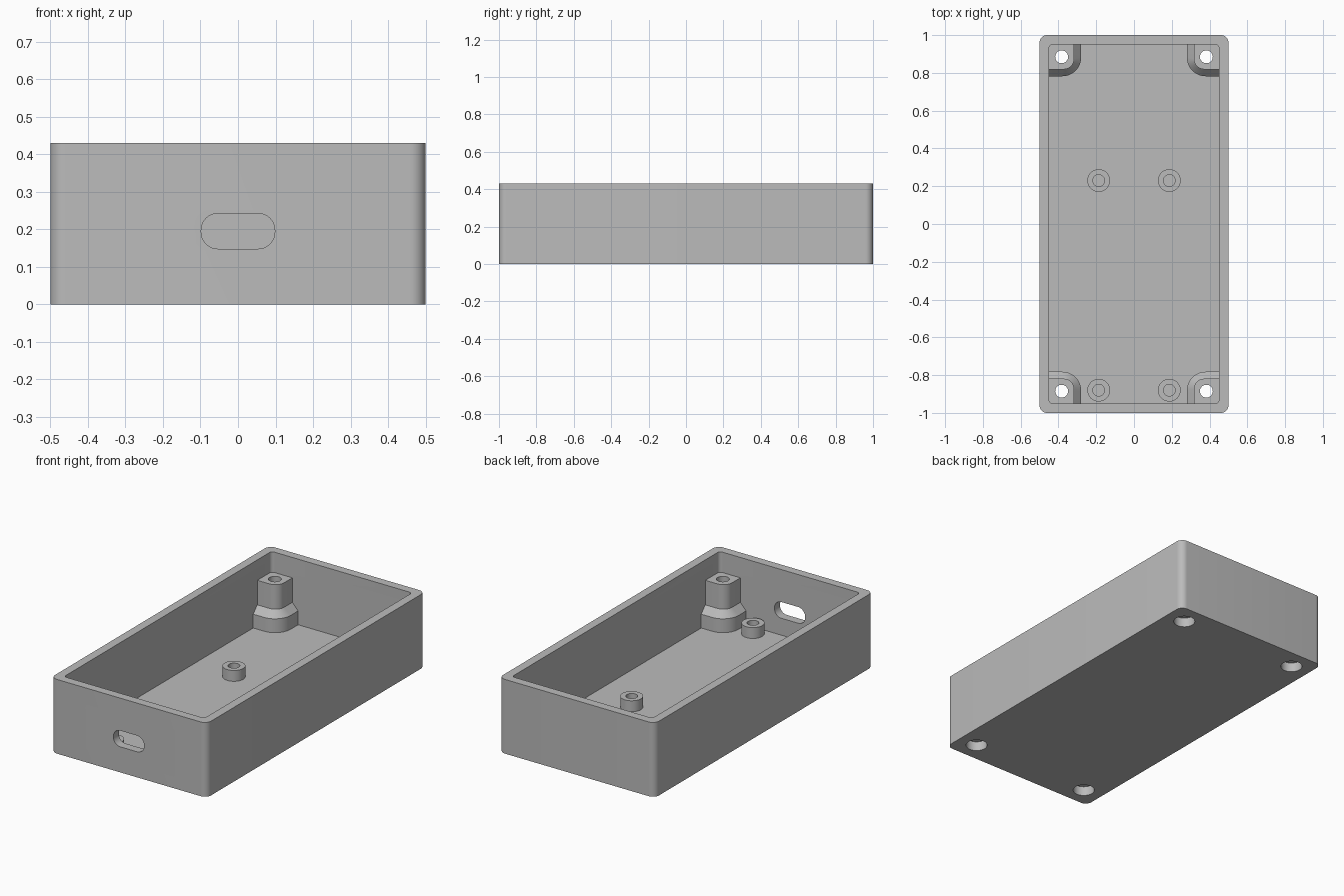
import bpy, bmesh
from math import sin, cos, pi, radians
from mathutils import Matrix

cube = bpy.data.objects.get("Cube")
if cube:
    bpy.data.objects.remove(cube, do_unlink=True)

# Single plastic colour
grey = bpy.data.materials.new("grey plastic")
grey.use_nodes = True
colour = (0.5, 0.5, 0.5, 1)
grey.diffuse_color = colour
grey.node_tree.nodes["Principled BSDF"].inputs["Base Color"].default_value = colour

HEIGHT, FLOOR = 0.43, 0.05


def arc(cx, cy, r, start, sweep, n):
    return [(cx + r * cos(start + sweep * i / n), cy + r * sin(start + sweep * i / n))
            for i in range(n + 1)]


def rounded_rect(hx, hy, r, cy=0.0, n=10):
    pts = []
    for k, (sx, sy) in enumerate([(1, 1), (-1, 1), (-1, -1), (1, -1)]):
        pts += arc(sx * (hx - r), cy + sy * (hy - r), r, k * pi / 2, pi / 2, n)
    return pts


def circle(x, y, r, n=48):
    return arc(x, y, r, 0, 2 * pi, n)[:-1]


def loft(name, rings):
    """Closed solid through a stack of (outline, z) rings."""
    bm = bmesh.new()
    loops = [[bm.verts.new((x, y, z)) for x, y in outline] for outline, z in rings]
    for low, high in zip(loops, loops[1:]):
        for i in range(len(low)):
            j = (i + 1) % len(low)
            bm.faces.new((low[i], low[j], high[j], high[i]))
    bm.faces.new(loops[0])
    bm.faces.new(loops[-1])
    bmesh.ops.recalc_face_normals(bm, faces=bm.faces)
    mesh = bpy.data.meshes.new(name)
    bm.to_mesh(mesh)
    bm.free()
    mesh.materials.append(grey)
    obj = bpy.data.objects.new(name, mesh)
    bpy.context.collection.objects.link(obj)
    return obj


def prism(name, outline, z0, z1):
    return loft(name, [(outline, z0), (outline, z1)])


def combine(target, tool, operation):
    """Apply a boolean and discard the tool."""
    mod = target.modifiers.new(operation, "BOOLEAN")
    mod.operation, mod.solver, mod.object = operation, "EXACT", tool
    tool.hide_render = True
    bpy.context.view_layer.objects.active = target
    bpy.ops.object.modifier_apply(modifier=mod.name)
    bpy.data.objects.remove(tool, do_unlink=True)


# Open tray with rounded vertical corners
tray = prism("enclosure_tray", rounded_rect(0.5, 1.0, 0.04), 0, HEIGHT)
combine(tray, prism("cavity", rounded_rect(0.45, 0.95, 0.02), FLOOR, HEIGHT + 0.1), "DIFFERENCE")


# Corner screw posts: wide foot, sloped shoulder, narrow head
POST_X, POST_Y = 0.383, 0.885


def post_outline(reach, r, sx, sy):
    ex, ey = POST_X - reach, POST_Y - reach
    pts = [(0.47, 0.97), (ex, 0.97)] + arc(ex + r, ey + r, r, pi, pi / 2, 10) + [(0.47, ey)]
    return [(sx * x, sy * y) for x, y in pts]


corners = [(sx, sy) for sx in (-1, 1) for sy in (-1, 1)]
for sx, sy in corners:
    foot = post_outline(0.103, 0.1, sx, sy)
    head = post_outline(0.066, 0.055, sx, sy)
    post = loft("corner_post", [(foot, 0.03), (foot, 0.13), (head, 0.17), (head, 0.312)])
    combine(tray, post, "UNION")

# Board standoffs
standoffs = [(x, y) for x in (-0.187, 0.187) for y in (-0.88, 0.23)]
for x, y in standoffs:
    combine(tray, prism("standoff", circle(x, y, 0.06), 0.03, 0.113), "UNION")
    combine(tray, prism("pilot_hole", circle(x, y, 0.031), FLOOR + 0.005, 0.2), "DIFFERENCE")

# Screw holes through the posts, with wider pockets underneath
for sx, sy in corners:
    x, y = sx * POST_X, sy * POST_Y
    combine(tray, prism("screw_hole", circle(x, y, 0.034), -0.1, 0.4), "DIFFERENCE")
    combine(tray, prism("screw_pocket", circle(x, y, 0.058), -0.1, 0.055), "DIFFERENCE")

# Cable slot in the front wall
slot = prism("cable_slot", rounded_rect(0.098, 0.047, 0.044, cy=0.195), 0.9, 1.1)
slot.data.transform(Matrix.Rotation(radians(90), 4, "X"))
combine(tray, slot, "DIFFERENCE")

# Smooth the curved walls, keep the edges crisp
bpy.ops.object.select_all(action="DESELECT")
tray.select_set(True)
bpy.context.view_layer.objects.active = tray
bpy.ops.object.shade_smooth_by_angle(angle=radians(30))
